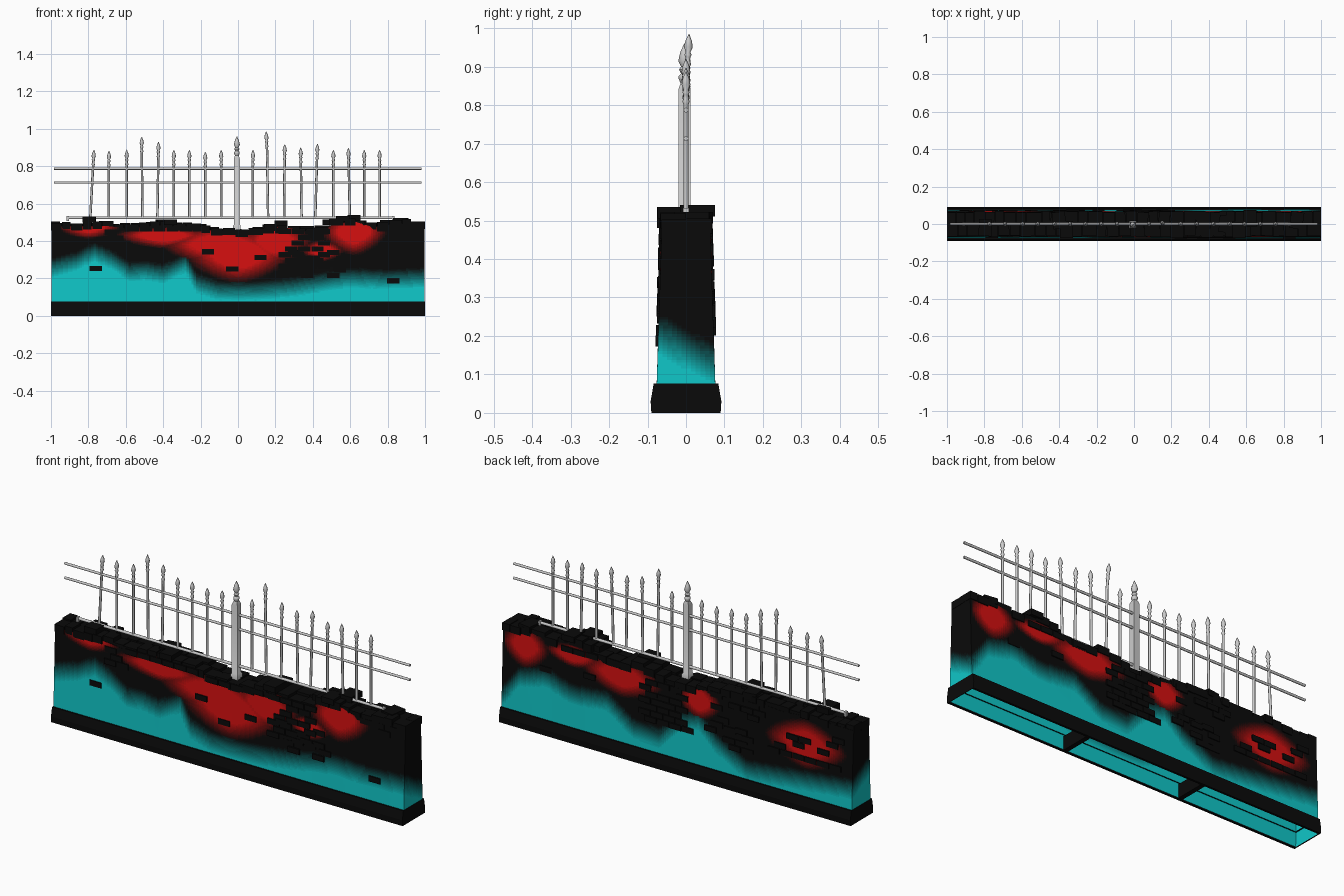
import bpy, bmesh, math, random
from mathutils import Vector, Matrix

if "Cube" in bpy.data.objects:
    bpy.data.objects.remove(bpy.data.objects["Cube"])

random.seed(7)
BLACK, CYAN, RED = (.003, .003, .003), (.005, .57, .58), (.66, .005, .005)


def material(name, rgb):
    m = bpy.data.materials.new(name)
    m.diffuse_color = (*rgb, 1)
    m.use_nodes = True
    m.node_tree.nodes["Principled BSDF"].inputs["Base Color"].default_value = m.diffuse_color
    return m


# shades: 0 black, 1..N towards cyan, N+1..2N towards red
N = 14
MATS = [material("black", BLACK)]
for nm, c in (("cyan", CYAN), ("red", RED)):
    for i in range(1, N + 1):
        MATS.append(material(f"{nm}_{i}", [a + (b - a) * (i / N) ** 2 for a, b in zip(BLACK, c)]))


def finish(name, bm, mats=(), smooth=False):
    me = bpy.data.meshes.new(name)
    bm.to_mesh(me)
    bm.free()
    ob = bpy.data.objects.new(name, me)
    bpy.context.collection.objects.link(ob)
    for m in mats:
        me.materials.append(m)
    if smooth:
        bpy.ops.object.select_all(action='DESELECT')
        ob.select_set(True)
        bpy.context.view_layer.objects.active = ob
        bpy.ops.object.shade_smooth_by_angle(angle=math.radians(50))
    return ob


def box(bm, c, s, rz=0):
    m = Matrix.Translation(c) @ Matrix.Rotation(rz, 4, 'Z') @ Matrix.Diagonal((*s, 1))
    bmesh.ops.create_cube(bm, size=1, matrix=m)


def lathe(bm, profile, sides, matrix, turn=0):
    rings = [[bm.verts.new(matrix @ Vector((r * math.cos(turn + math.tau * k / sides),
                                            r * math.sin(turn + math.tau * k / sides), z)))
              for k in range(sides)] for r, z in profile]
    for a, b in zip(rings, rings[1:]):
        for k in range(sides):
            j = (k + 1) % sides
            bm.faces.new((a[k], a[j], b[j], b[k]))
    bm.faces.new(rings[0][::-1])
    bm.faces.new(rings[-1])


def interp(pts, x):
    for (x0, a), (x1, b) in zip(pts, pts[1:]):
        if x <= x1:
            return a + (b - a) * max(0, (x - x0) / (x1 - x0))
    return pts[-1][1]


TOP = [(-1, .505), (-.7, .505), (-.6, .495), (-.4, .51), (-.3, .50), (-.15, .485), (0, .46), (.1, .475),
       (.22, .505), (.32, .485), (.42, .47), (.52, .52), (.62, .53), (.72, .5), (.86, .52), (1, .505)]
# height of the cyan band on each face
CY = {-1: [(-1, .22), (-.86, .26), (-.77, .31), (-.66, .26), (-.58, .20), (-.5, .21), (-.4, .19), (-.28, .25),
           (-.22, .14), (-.1, .10), (.1, .10), (.3, .12), (.42, .14), (.6, .17), (.8, .16), (1, .17)],
      1: [(-1, .15), (-.8, .13), (-.6, .11), (-.4, .09), (-.22, .18), (-.12, .27), (-.02, .24), (.1, .12),
          (.25, .13), (.4, .23), (.6, .21), (.75, .26), (.9, .22), (1, .09)]}
# red patches: x, z, half width, half height
PATCH = {-1: [(0, .33, .30, .16), (-.10, .38, .32, .12), (-.4, .43, .26, .07), (-.8, .48, .18, .07),
              (.2, .40, .2, .13), (.62, .45, .18, .13), (.45, .35, .12, .06)],
         1: [(.87, .42, .14, .12), (.32, .41, .24, .11), (-.12, .40, .13, .10), (-.73, .34, .24, .13),
             (.6, .44, .16, .06)]}


def half(z):
    return .0785 - z * .031


def shade(p):
    t = min(1, max(0, (p.y + .07) / .14))
    h = interp(CY[-1], p.x) * (1 - t) + interp(CY[1], p.x) * t
    c = min(1, max(0, (h + .09 - p.z) / .11))
    r = 0
    if abs(p.x) < .985:
        for x, z, a, b in PATCH[-1 if p.y < 0 else 1]:
            d = (abs((p.x - x) / a) ** 1.5 + abs((p.z - z) / b) ** 1.5) ** .667
            r = max(r, min(1, (1 - d) * 1.9))
    if c >= r:
        return round(c * N)
    return N + round(r * N) if round(r * N) else 0


# hollow wall core, open below, shaded cell by cell
bm = bmesh.new()


def sheet(f, nu, nv):
    g = [[bm.verts.new(f(i / nu, j / nv)) for j in range(nv + 1)] for i in range(nu + 1)]
    for i in range(nu):
        for j in range(nv):
            bm.faces.new((g[i][j], g[i + 1][j], g[i + 1][j + 1], g[i][j + 1]))


def wall_point(x, s, v):
    return Vector((x, s * half(.5 * v), .004 + v * (interp(TOP, x) - .029)))


for s in (-1, 1):
    sheet(lambda u, v: wall_point((2 * u - 1) * .997, s, v), 160, 64)
    sheet(lambda u, v: wall_point(s * .997, 2 * u - 1, v), 12, 64)
sheet(lambda u, v: wall_point((2 * u - 1) * .997, 2 * v - 1, 1), 160, 12)
bmesh.ops.remove_doubles(bm, verts=bm.verts, dist=.0002)
bmesh.ops.recalc_face_normals(bm, faces=bm.faces)
for f in bm.faces:
    f.material_index = shade(f.calc_center_median()) if abs(f.normal.z) < .7 else 0
finish("wall_core", bm, MATS)

# plinth ring around the wall foot, plus two cross ribs
bm = bmesh.new()
prof = [(.9975, .079, 0), (1, .09, 0), (1, .092, .03), (.9995, .084, .076), (.99, .07, .076)]
rings = [[bm.verts.new((sx * a, sy * b, z)) for sx, sy in ((-1, -1), (1, -1), (1, 1), (-1, 1))]
         for a, b, z in prof]
for p, q in zip(rings, rings[1:]):
    for k in range(4):
        bm.faces.new((p[k], p[(k + 1) % 4], q[(k + 1) % 4], q[k]))
bmesh.ops.recalc_face_normals(bm, faces=bm.faces)
for x in (-.33, .33):
    box(bm, (x, 0, .035), (.024, .15, .07))
finish("plinth", bm, MATS[:1])

# cap bricks along the broken top
bm = bmesh.new()
for s in (-1, 1):
    x = -1.0
    while x < .995:
        w = min(random.uniform(.045, .085), 1 - x)
        if 1 - x - w < .03:
            w = 1 - x
        c = x + w / 2
        z = interp(TOP, c) + random.uniform(-.012, .004)
        d = random.uniform(.061, .069)
        box(bm, (c, s * d / 2, z - .019), (w - .003, d, .038), random.uniform(-.03, .03) if abs(c) < .93 else 0)
        x += w
for x, y, z in ((-.795, -.02, .52), (-.4, .02, .505), (-.36, -.03, .505), (.56, -.03, .525), (.62, .03, .53),
                (.87, .02, .512), (.23, -.03, .50), (.49, .0, .505)):
    box(bm, (x, y, z - .005), (.07, .09, .03), random.uniform(-.15, .15))
finish("cap_bricks", bm, MATS[:1])

# exposed brick clusters on both faces: side, x0, x1, z0, z1, density
bm = bmesh.new()
CLUSTERS = [(-1, .25, .47, .25, .47, .9), (-1, .3, .56, .20, .34, .4), (-1, -.68, -.57, .37, .47, .8),
            (-1, -.56, -.2, .45, .47, .8), (-1, .16, .3, .44, .48, .9), (-1, .74, .96, .42, .48, .5),
            (-1, -.1, .1, .43, .445, .5), (1, -.06, .2, .22, .45, .85),
            (1, -.9, -.52, .25, .36, .6), (1, -.5, -.2, .38, .46, .6), (1, .35, .7, .45, .48, .7),
            (1, -.95, -.86, .36, .47, .5), (1, -.4, -.15, .2, .36, .3)]


def face_brick(s, x, z, w=.066):
    y = half(z) + random.uniform(-.001, .004)
    box(bm, (x, s * (y - .02), z), (w, .046, .028))


for s, x0, x1, z0, z1, dens in CLUSTERS:
    for row in range(max(1, round((z1 - z0) / .031))):
        x = x0 + (.035 if row % 2 else 0)
        while x < x1:
            if random.random() < dens:
                face_brick(s, max(-.96, min(x, .96)), z0 + .015 + row * .031)
            x += .07
for x, z in ((-.76, .253), (-.16, .342), (-.03, .25), (.12, .312), (.83, .187)):
    face_brick(-1, x, z)
for x, z in ((.75, .33), (.5, .36), (-.3, .3)):
    face_brick(1, x, z)
finish("face_bricks", bm, MATS[:1])

# horizontal rails
bm = bmesh.new()
for x0, x1, z, r in ((-.985, .98, .787, .0065), (-.985, .98, .713, .0065), (-.915, .835, .524, .0075)):
    lathe(bm, [(r, 0), (r, x1 - x0)], 8, Matrix.Translation((x0, 0, z)) @ Matrix.Rotation(math.pi / 2, 4, 'Y'))
for x in (-.91, .83):
    box(bm, (x, 0, .52), (.012, .016, .025))
finish("rails", bm, smooth=True)

# pickets with spear finials: x, tip height, lean
bm = bmesh.new()
SPEAR = [(.0065, -.085), (.0095, -.078), (.0065, -.07), (.0065, -.06), (.0095, -.054),
         (.006, -.047), (.0115, -.034), (.0085, -.018), (.001, 0)]
PICKETS = [(-.77, .888, .02), (-.69, .882, 0), (-.595, .888, 0), (-.515, .957, -.004), (-.425, .93, .006),
           (-.343, .887, 0), (-.26, .887, 0), (-.175, .877, 0), (-.09, .887, 0), (.08, .887, 0),
           (.155, .91, -.006), (.25, .917, .004), (.335, .9, -.005), (.425, .92, .012), (.51, .887, 0),
           (.59, .897, -.008), (.675, .887, 0), (.757, .887, 0)]
for x, top, lean in PICKETS:
    h = top - .52
    m = Matrix.Translation((x - lean, 0, .52)) @ Matrix.Rotation(math.atan2(lean, h), 4, 'Y')
    if abs(x - .155) < .01:      # bent picket
        lathe(bm, [(.0065, 0), (.0065, .34)], 8, m)
        tip = (Matrix.Translation((.157, .001, .85)) @ Matrix.Rotation(-.05, 4, 'Y')
               @ Matrix.Rotation(-.05, 4, 'X'))
        lathe(bm, [(.0065, 0)] + [(r, .135 + z) for r, z in SPEAR], 8, tip)
    else:
        lathe(bm, [(.0065, 0)] + [(r, h + z) for r, z in SPEAR], 8, m)
finish("pickets", bm, smooth=True)

# square centre post with foot, cap and finial
bm = bmesh.new()
at = Matrix.Translation((-.006, -.004, 0))
q = math.sqrt(2)
lathe(bm, [(.02 * q, .46), (.02 * q, .482), (.016 * q, .488), (.016 * q, .84), (.010 * q, .858)], 4, at, math.pi / 4)
lathe(bm, [(.009, .855), (.015, .868), (.015, .875), (.009, .882), (.014, .892), (.009, .9),
           (.016, .915), (.011, .937), (.001, .96)], 8, at)
finish("centre_post", bm, smooth=True)
